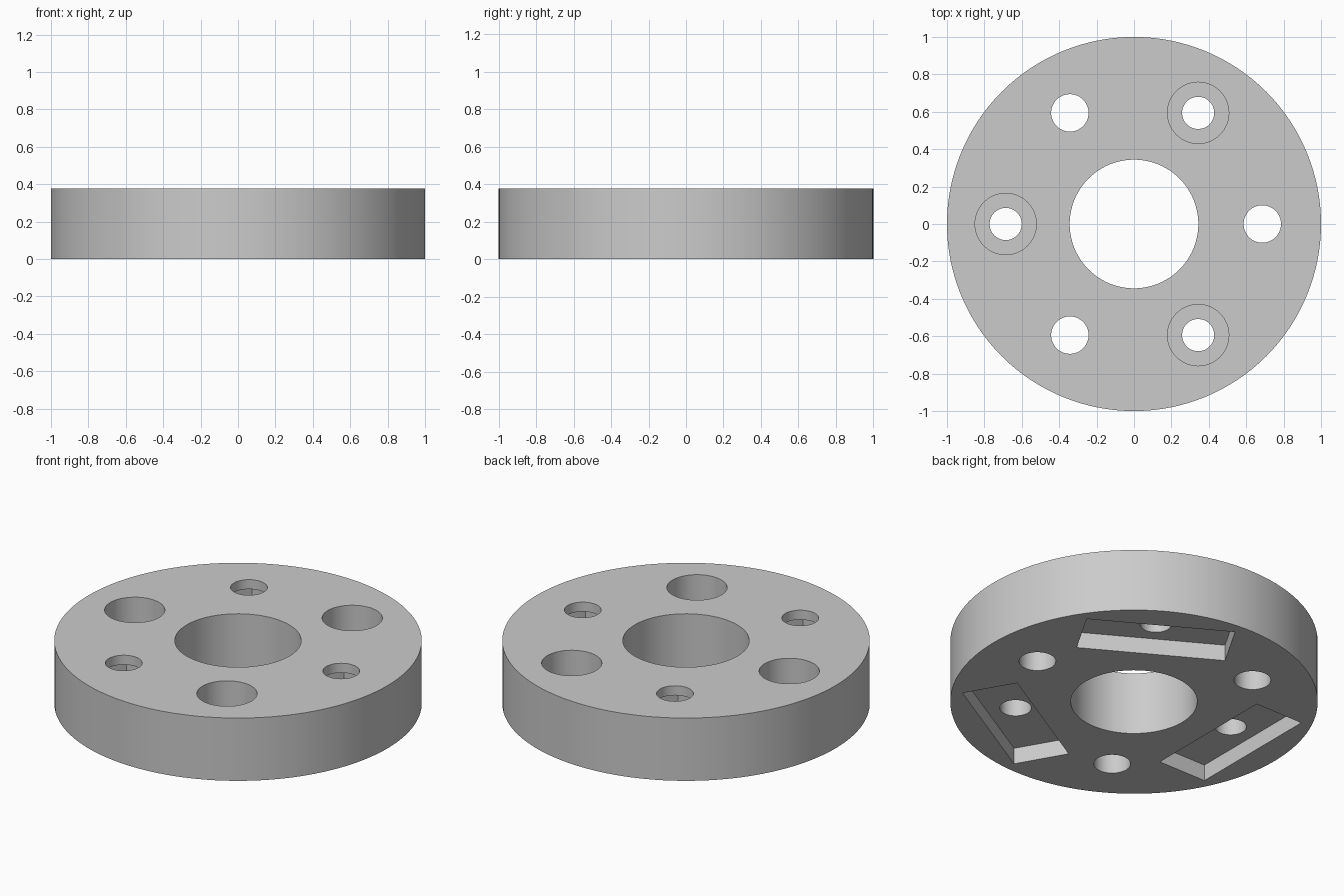
import bpy
from math import radians, cos, sin

cube = bpy.data.objects.get("Cube")
if cube:
    bpy.data.objects.remove(cube, do_unlink=True)

HEIGHT = 0.377
PITCH = 0.686      # radius of the bolt circle
POCKET = 0.097     # depth of the slots underneath

grey = bpy.data.materials.new("plain grey")
grey.use_nodes = True
colour = (0.6, 0.6, 0.6, 1)
grey.diffuse_color = colour
grey.node_tree.nodes["Principled BSDF"].inputs["Base Color"].default_value = colour


def prism(name, radius, low, high, sides=64, angle=None):
    """Upright prism, on the bolt circle if an angle is given."""
    a = radians(angle or 0)
    r = 0 if angle is None else PITCH
    bpy.ops.mesh.primitive_cylinder_add(
        vertices=sides, radius=radius, depth=high - low,
        location=(r * cos(a), r * sin(a), (low + high) / 2))
    obj = bpy.context.object
    obj.name = name
    return obj


def cut(body, cutter):
    """Subtract the cutter from the body and discard it."""
    mod = body.modifiers.new("cut", "BOOLEAN")
    mod.operation = "DIFFERENCE"
    mod.solver = "EXACT"
    mod.object = cutter
    bpy.context.view_layer.objects.active = body
    bpy.ops.object.modifier_apply(modifier=mod.name)
    bpy.data.objects.remove(cutter, do_unlink=True)


# Round body with the central bore
disc = prism("flange_disc", 1, 0, HEIGHT, 128)
cut(disc, prism("bore", 0.344, -1, 1, 96))

# Counterbored screw holes, each above a rectangular slot underneath
for angle in (60, 180, 300):
    cut(disc, prism("screw_hole", 0.086, -1, 1, angle=angle))
    cut(disc, prism("counterbore", 0.164, HEIGHT - 0.172, 1, angle=angle))
    a = radians(angle)
    bpy.ops.mesh.primitive_cube_add(
        size=1, location=(PITCH * cos(a), PITCH * sin(a), 0), rotation=(0, 0, a))
    slot = bpy.context.object
    slot.scale = (0.316, 0.82, 2 * POCKET)
    bpy.context.view_layer.update()
    cut(disc, slot)

# Plain holes, each with an enclosed hexagonal nut chamber
for angle in (0, 120, 240):
    cut(disc, prism("plain_hole", 0.1, -1, 1, angle=angle))
    nut = prism("nut_chamber", 0.181, HEIGHT - 0.2, HEIGHT - 0.057, 6, angle)
    nut.rotation_euler.z = radians(30)   # a corner points along the radius
    bpy.context.view_layer.update()
    cut(disc, nut)

disc.data.materials.clear()
disc.data.materials.append(grey)
bpy.ops.object.select_all(action="DESELECT")
disc.select_set(True)
bpy.context.view_layer.objects.active = disc
bpy.ops.object.shade_smooth_by_angle(angle=radians(30))
